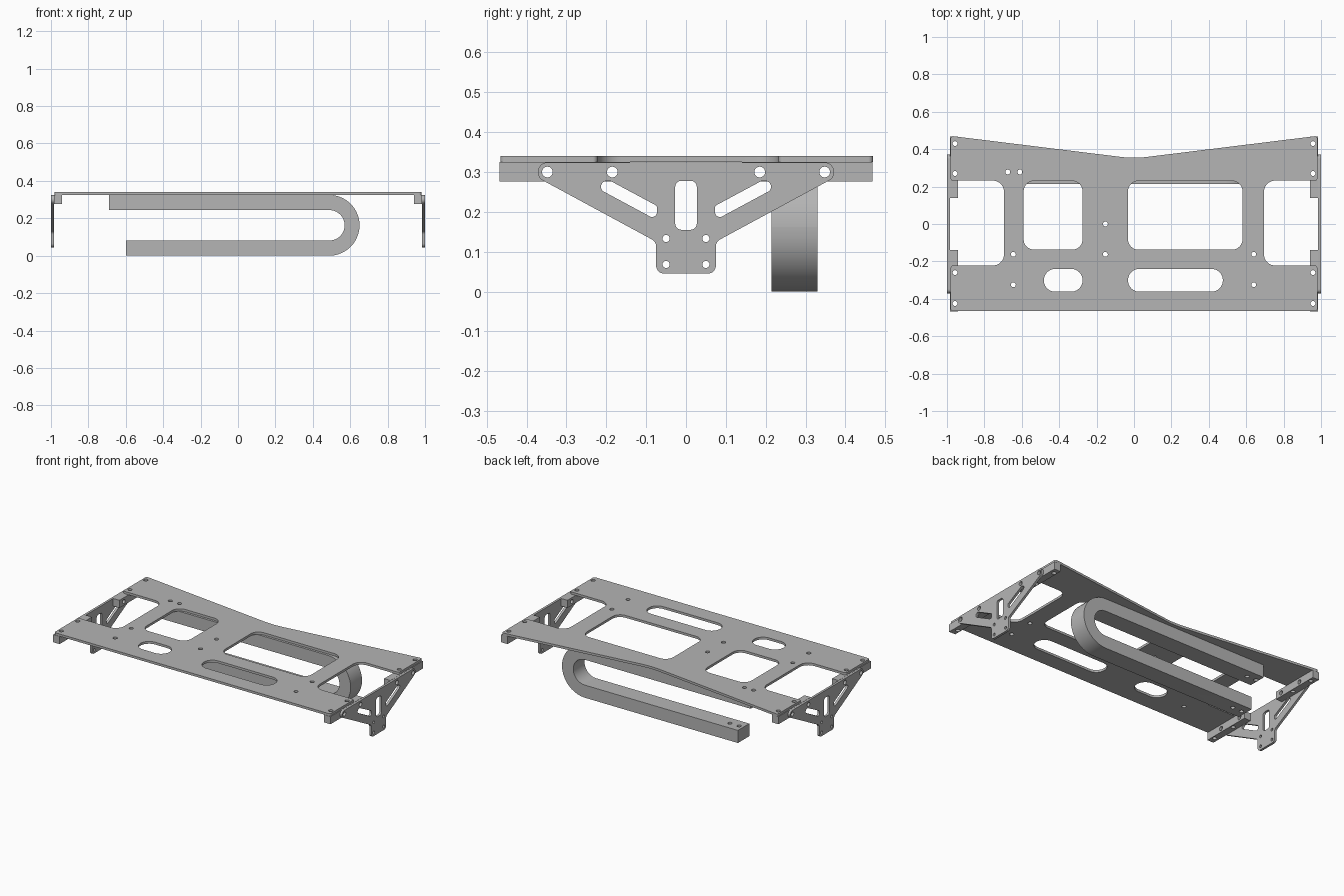
import bpy, bmesh, math
from mathutils import Vector, Matrix

if "Cube" in bpy.data.objects:
    bpy.data.objects.remove(bpy.data.objects["Cube"])

grey = bpy.data.materials.new("aluminium_grey")
grey.diffuse_color = (0.46, 0.46, 0.46, 1)
grey.use_nodes = True
grey.node_tree.nodes["Principled BSDF"].inputs["Base Color"].default_value = grey.diffuse_color

# Local profile (u, v, depth) to world for each facing direction
TOP = Matrix.Identity(4)
SIDE = Matrix(((0, 0, 1, 0), (1, 0, 0, 0), (0, 1, 0, 0), (0, 0, 0, 1)))    # u=y, v=z, depth=x
FRONT = Matrix(((1, 0, 0, 0), (0, 0, -1, 0), (0, 1, 0, 0), (0, 0, 0, 1)))  # u=x, v=z, depth=y


def fillet(points):
    """Polygon from (u, v, radius) corners."""
    out, n = [], len(points)
    for i, (u, v, r) in enumerate(points):
        p = Vector((u, v))
        if r <= 0:
            out.append(p)
            continue
        d1 = (Vector(points[i - 1][:2]) - p).normalized()
        d2 = (Vector(points[(i + 1) % n][:2]) - p).normalized()
        half = d1.angle(d2) / 2
        c = p + (d1 + d2).normalized() * r / math.sin(half)
        t = r / math.tan(half)
        s, e = p + d1 * t - c, p + d2 * t - c
        a0 = math.atan2(s.y, s.x)
        da = (math.atan2(e.y, e.x) - a0 + math.pi) % (2 * math.pi) - math.pi
        steps = max(3, round(abs(da) / (math.pi / 2) * 10))
        for k in range(steps + 1):
            a = a0 + da * k / steps
            out.append(c + Vector((math.cos(a), math.sin(a))) * r)
    return out


def rect(u0, u1, v0, v1, r=0):
    return fillet([(u0, v0, r), (u1, v0, r), (u1, v1, r), (u0, v1, r)])


def circle(u, v, r):
    return [Vector((u + r * math.cos(a * math.pi / 12), v + r * math.sin(a * math.pi / 12)))
            for a in range(24)]


def bake(obj):
    dg = bpy.context.evaluated_depsgraph_get()
    return bpy.data.meshes.new_from_object(obj.evaluated_get(dg))


def finish(name, mesh):
    obj = bpy.data.objects.new(name, mesh)
    bpy.context.collection.objects.link(obj)
    mesh.materials.clear()
    mesh.materials.append(grey)
    return obj


def extrude(name, loops, d0, d1, facing):
    """Extrude an outline with holes between depths d0 and d1."""
    cu = bpy.data.curves.new(name + "_profile", 'CURVE')
    cu.dimensions, cu.fill_mode, cu.extrude = '2D', 'BOTH', (d1 - d0) / 2
    for loop in loops:
        sp = cu.splines.new('POLY')
        sp.points.add(len(loop) - 1)
        for q, p in zip(sp.points, loop):
            q.co = (p.x, p.y, 0, 1)
        sp.use_cyclic_u = True
    tmp = bpy.data.objects.new(name + "_profile", cu)
    bpy.context.collection.objects.link(tmp)
    mesh = bake(tmp)
    bpy.data.objects.remove(tmp)
    sign = -1 if facing is FRONT else 1
    mesh.transform(facing @ Matrix.Translation((0, 0, sign * (d0 + d1) / 2)))
    bm = bmesh.new()
    bm.from_mesh(mesh)
    bmesh.ops.remove_doubles(bm, verts=bm.verts, dist=1e-5)
    bmesh.ops.recalc_face_normals(bm, faces=bm.faces)
    bm.to_mesh(mesh)
    bm.free()
    return finish(name, mesh)


def drill(obj, holes, z0, z1, r=0.013):
    """Cut vertical holes at the (x, y) positions."""
    cutter = extrude("drill_cutter", [circle(x, y, r) for x, y in holes], z0, z1, TOP)
    cutter.hide_render = True
    mod = obj.modifiers.new("drill", 'BOOLEAN')
    mod.operation, mod.solver, mod.object = 'DIFFERENCE', 'EXACT', cutter
    mesh = bake(obj)
    obj.modifiers.clear()
    obj.data = mesh
    bpy.data.objects.remove(cutter)


parts = []
corner_ys = (0.43, 0.27, -0.26, -0.425)

# Top plate: half outline mirrored, with dipped back edge and side notches
half = [(0.98, -0.466, 0.012), (0.98, -0.222, 0.012), (0.695, -0.222, 0.06),
        (0.695, 0.232, 0.06), (0.98, 0.232, 0.012), (0.98, 0.471, 0.012)]
outline = half + [(0, 0.35, 0.5)] + [(-x, y, r) for x, y, r in reversed(half)]
loops = [fillet(outline),
         rect(-0.59, -0.275, -0.137, 0.23, 0.055), rect(-0.032, 0.58, -0.137, 0.23, 0.055),
         rect(-0.482, -0.275, -0.362, -0.24, 0.0605), rect(-0.032, 0.475, -0.362, -0.24, 0.0605)]
for x, y in [(-0.675, 0.278), (-0.61, 0.278), (-0.153, 0), (-0.153, -0.162), (-0.645, -0.162),
             (-0.645, -0.325), (0.64, -0.162), (0.64, -0.325)]:
    loops.append(circle(x, y, 0.013))
loops += [circle(s * 0.957, y, 0.013) for s in (-1, 1) for y in corner_ys]
parts.append(extrude("top_plate", loops, 0.325, 0.34, TOP))

# Triangular side plates with lightening slots
half = [(0.075, 0.045, 0.02), (0.075, 0.122, 0.02), (0.372, 0.287, 0.0), ]
half = [(0.075, 0.045, 0.02), (0.075, 0.125, 0.02)]
tip = [Vector((0.348 + 0.024 * math.cos(a), 0.3 + 0.024 * math.sin(a)))
       for a in [math.radians(-61 + 151 * k / 12) for k in range(13)]]
right = fillet([(0, 0.045, 0)] + half + [(tip[0].x, tip[0].y, 0)])[1:-1] + tip
side = right + [Vector((-p.x, p.y)) for p in reversed(right)]
slot = [(0.073, 0.179, 0.012), (0.073, 0.215, 0.006), (0.196, 0.281, 0.014), (0.229, 0.263, 0.014)]
loops = [side, rect(-0.027, 0.027, 0.155, 0.278, 0.015)]
for s in (-1, 1):
    loops.append(fillet([(s * u, v, r) for u, v, r in slot]))
    loops += [circle(s * 0.348, 0.3, 0.0135), circle(s * 0.185, 0.3, 0.0135),
              circle(s * 0.05, 0.133, 0.009), circle(s * 0.05, 0.068, 0.009)]
for s, label in ((-1, "left"), (1, "right")):
    a, b = sorted((s * 0.985, s * 1.0))
    parts.append(extrude(label + "_side_plate", loops, a, b, SIDE))

    # Mounting blocks joining the side plate to the top plate
    a, b = sorted((s * 0.94, s * 0.985))
    for t, end in ((-1, "front"), (1, "back")):
        y0, y1 = sorted((t * 0.14, t * 0.468))
        block = extrude(f"{end}_{label}_mounting_block",
                        [rect(y0, y1, 0.276, 0.325),
                         circle(t * 0.185, 0.3, 0.0135), circle(t * 0.348, 0.3, 0.0135)],
                        a, b, SIDE)
        drill(block, [(s * 0.957, y) for y in corner_ys if y * t > 0], 0.2, 0.4)
        parts.append(block)

# U-shaped bar hanging under the back of the plate
bar = fillet([(-0.69, 0.325, 0), (0.65, 0.325, 0.1624), (0.65, 0, 0.1624), (-0.6, 0, 0),
              (-0.6, 0.081, 0), (0.57, 0.081, 0.0814), (0.57, 0.244, 0.0814), (-0.69, 0.244, 0)])
u_bar = extrude("u_shaped_bar", [bar], 0.215, 0.33, FRONT)
drill(u_bar, [(-0.675, 0.278), (-0.61, 0.278)], 0.18, 0.4)
drill(u_bar, [(-0.57, 0.275), (-0.505, 0.275)], -0.1, 0.15)
parts.append(u_bar)

# Smooth the rounded walls, keep edges crisp
bpy.ops.object.select_all(action='DESELECT')
for p in parts:
    p.select_set(True)
bpy.context.view_layer.objects.active = parts[0]
bpy.ops.object.shade_smooth_by_angle(angle=math.radians(30))
